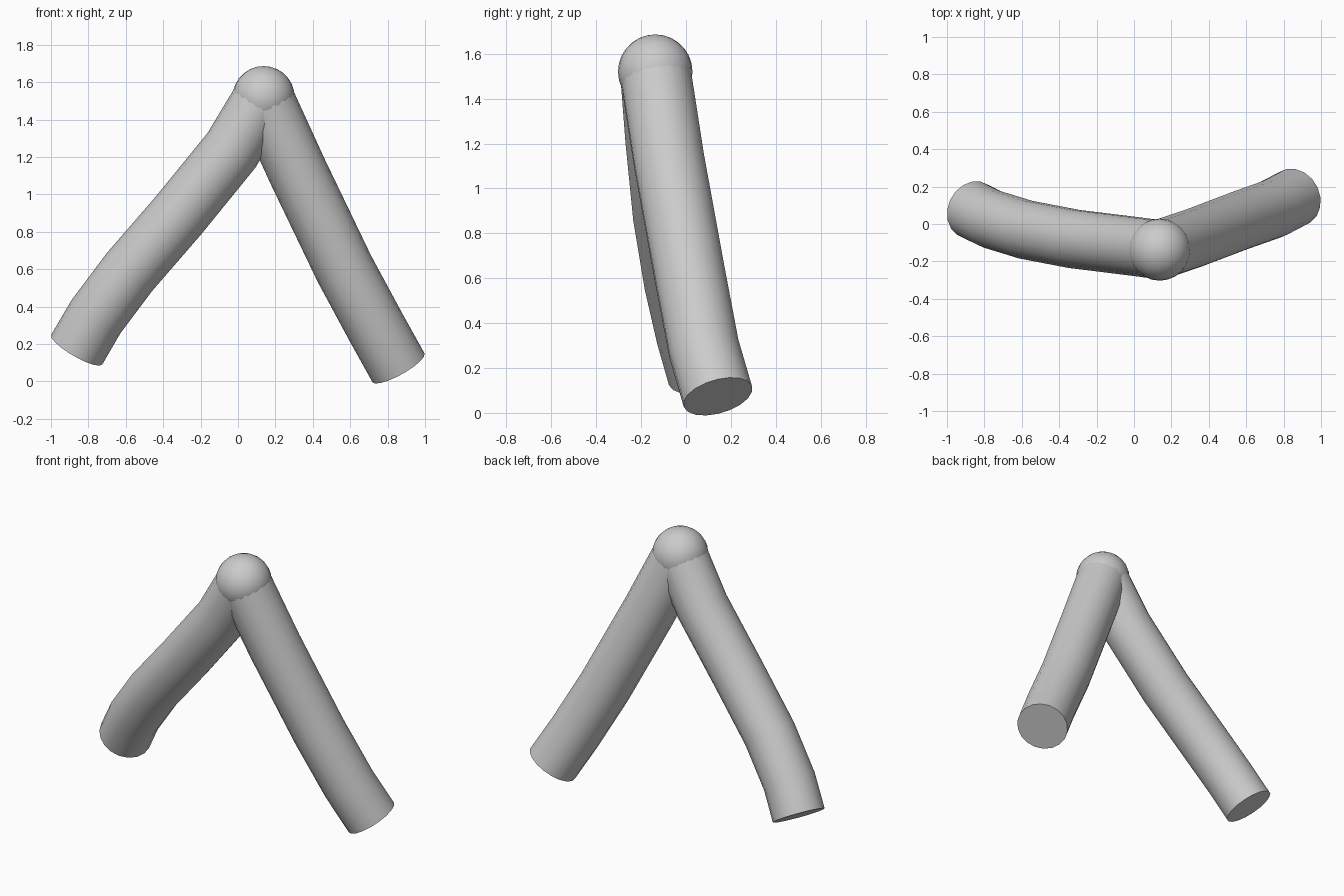
import bpy, bmesh, math
from mathutils import Vector

if "Cube" in bpy.data.objects:
    bpy.data.objects.remove(bpy.data.objects["Cube"])

SIDES = 18
TOP = (0.137, -0.137, 1.52)


def finish(bm, name, angle):
    bmesh.ops.recalc_face_normals(bm, faces=bm.faces)
    mesh = bpy.data.meshes.new(name)
    bm.to_mesh(mesh)
    bm.free()
    obj = bpy.data.objects.new(name, mesh)
    bpy.context.collection.objects.link(obj)
    bpy.ops.object.select_all(action='DESELECT')
    obj.select_set(True)
    bpy.context.view_layer.objects.active = obj
    bpy.ops.object.shade_smooth_by_angle(angle=math.radians(angle))
    return obj


def leg(name, path, radius):
    """Sweep a round section along the path, with flat ends."""
    pts = [Vector(p) for p in path]
    bm = bmesh.new()
    rings = []
    for i, p in enumerate(pts):
        t = (pts[min(i + 1, len(pts) - 1)] - pts[max(i - 1, 0)]).normalized()
        u = t.cross(Vector((0, 1, 0))).normalized()
        v = t.cross(u)
        rings.append([bm.verts.new(p + radius * (math.cos(a) * u + math.sin(a) * v))
                      for a in (2 * math.pi * k / SIDES for k in range(SIDES))])
    for a, b in zip(rings, rings[1:]):
        for k in range(SIDES):
            n = (k + 1) % SIDES
            bm.faces.new((a[k], a[n], b[n], b[k]))
    bm.faces.new(rings[0])
    bm.faces.new(rings[-1])
    return finish(bm, name, 35)


# Left leg, curving back toward its foot
leg("left_leg", [TOP, (-0.035, -0.115, 1.235), (-0.32, -0.08, 0.885),
                 (-0.58, -0.03, 0.585), (-0.76, 0.025, 0.345),
                 (-0.862, 0.075, 0.17)], 0.158)

# Right leg, nearly straight
leg("right_leg", [TOP, (0.32, -0.075, 1.12), (0.57, 0.02, 0.60),
                  (0.74, 0.08, 0.285), (0.858, 0.142, 0.073)], 0.159)

# Rounded joint on top
bm = bmesh.new()
bmesh.ops.create_uvsphere(bm, u_segments=24, v_segments=14, radius=0.166)
bmesh.ops.translate(bm, verts=bm.verts, vec=TOP)
finish(bm, "top_joint", 40)
